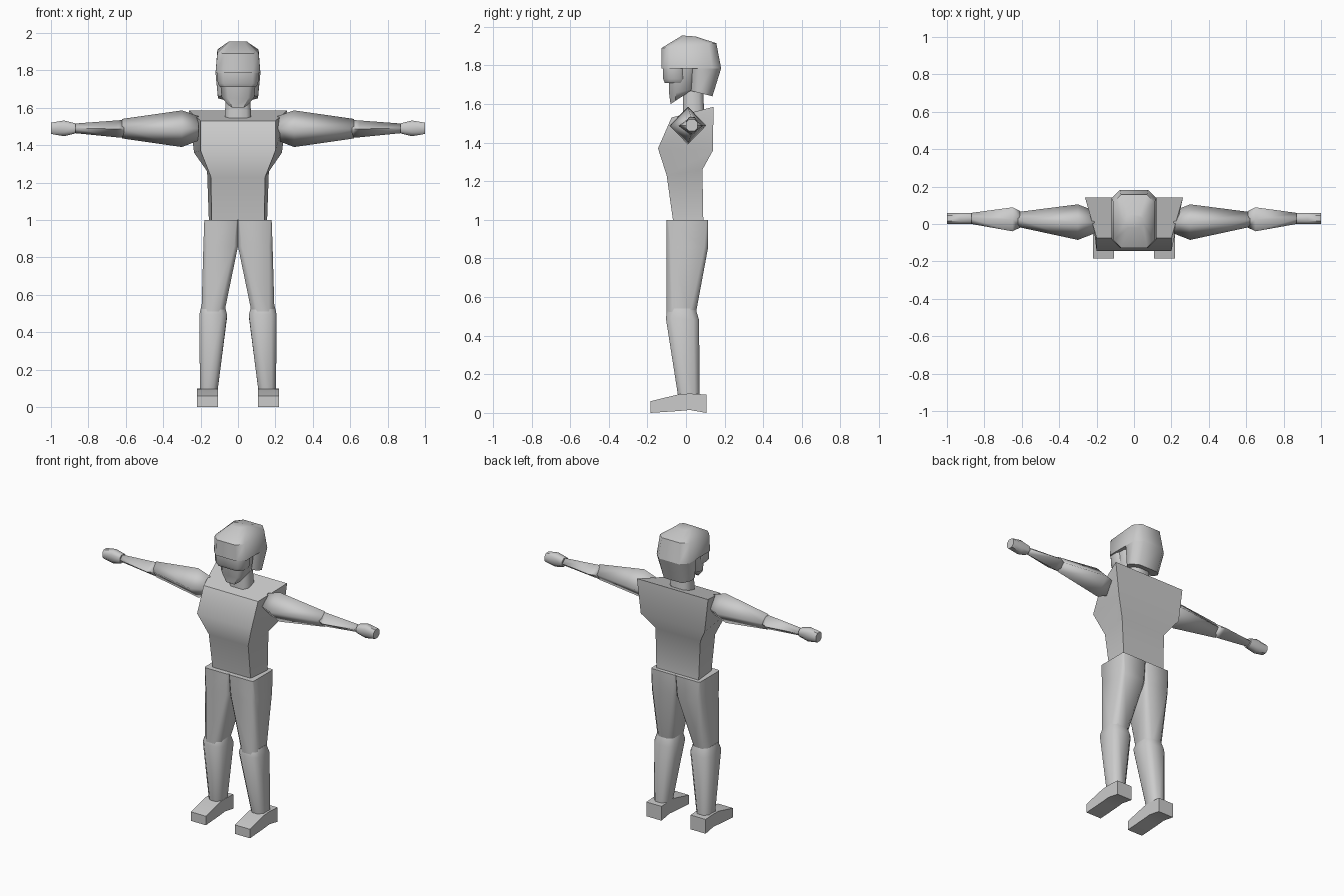
import bpy, math

if "Cube" in bpy.data.objects:
    bpy.data.objects.remove(bpy.data.objects["Cube"])


def loft(name, rings, mirror=False, angle=50):
    """Skin a stack of equal-sized rings, cap the ends, smooth by angle."""
    n = len(rings[0])
    verts = [p for r in rings for p in r]
    faces = [tuple(range(n)), tuple(range(len(verts) - n, len(verts)))]
    for i in range(len(rings) - 1):
        a, b = i * n, (i + 1) * n
        faces += [(a + k, a + (k + 1) % n, b + (k + 1) % n, b + k) for k in range(n)]
    me = bpy.data.meshes.new(name)
    me.from_pydata(verts, [], faces)
    ob = bpy.data.objects.new(name, me)
    bpy.context.collection.objects.link(ob)
    bpy.context.view_layer.objects.active = ob
    ob.select_set(True)
    bpy.ops.object.mode_set(mode='EDIT')
    bpy.ops.mesh.select_all(action='SELECT')
    bpy.ops.mesh.normals_make_consistent(inside=False)
    bpy.ops.object.mode_set(mode='OBJECT')
    bpy.ops.object.shade_smooth_by_angle(angle=math.radians(angle))
    ob.select_set(False)
    if mirror:
        ob.modifiers.new("Mirror", 'MIRROR').use_mirror_merge = False
    return ob


def ring(z0, z1, y0, y1, x0, x1, c=0.0):
    """Level or tilted box section: z0 at the front y0, z1 at the back y1, corners cut by c."""
    if c:
        pts = [(x0 + c, y0), (x1 - c, y0), (x1, y0 + c), (x1, y1 - c),
               (x1 - c, y1), (x0 + c, y1), (x0, y1 - c), (x0, y0 + c)]
    else:
        pts = [(x0, y0), (x1, y0), (x1, y1), (x0, y1)]
    return [(x, y, z0 + (z1 - z0) * (y - y0) / (y1 - y0)) for x, y in pts]


def sym(z0, z1, y0, y1, h, c=0.0):
    return ring(z0, z1, y0, y1, -h, h, c)


def trapezoid(z0, z1, y0, y1, front, back):
    return [(-front, y0, z0), (front, y0, z0), (back, y1, z1), (-back, y1, z1)]


def diamond(x, y, z, ry, rz):
    return [(x, y - ry, z), (x, y, z + rz), (x, y + ry, z), (x, y, z - rz)]


def hand_ring(x, h):
    return [(x, 0.03 + a * 0.03, 1.49 + b * h) for a, b in
            ((-1, -.5), (-.5, -1), (.5, -1), (1, -.5), (1, .5), (.5, 1), (-.5, 1), (-1, .5))]


# Torso: wide shoulders at the back, narrower chest at the front
loft("torso", [
    trapezoid(0.98, 0.98, -0.065, 0.09, 0.14, 0.155),
    trapezoid(1.23, 1.26, -0.10, 0.085, 0.145, 0.165),
    trapezoid(1.37, 1.36, -0.145, 0.14, 0.20, 0.235),
    trapezoid(1.53, 1.585, -0.075, 0.142, 0.20, 0.262),
])

# Neck
loft("neck", [
    sym(1.54, 1.54, -0.015, 0.095, 0.07, 0.025),
    sym(1.60, 1.60, -0.015, 0.092, 0.068, 0.025),
    sym(1.70, 1.70, -0.015, 0.09, 0.06, 0.025),
])

# Face with a pointed chin
loft("face", [
    sym(1.60, 1.665, -0.08, 0.02, 0.055, 0.025),
    sym(1.65, 1.68, -0.087, 0.05, 0.088, 0.035),
    sym(1.80, 1.80, -0.087, 0.06, 0.10, 0.035),
])

# Goggles
loft("goggles", [
    sym(1.71, 1.71, -0.11, 0.0, 0.095, 0.03),
    sym(1.73, 1.73, -0.118, 0.0, 0.108, 0.03),
    sym(1.79, 1.79, -0.118, 0.0, 0.11, 0.03),
])

# Helmet: dome plus the lower shell around ears and nape
loft("helmet_dome", [
    sym(1.785, 1.785, -0.127, 0.182, 0.12, 0.045),
    sym(1.89, 1.915, -0.127, 0.157, 0.11, 0.04),
    sym(1.955, 1.95, -0.02, 0.05, 0.05, 0.02),
])
loft("helmet_back", [
    sym(1.67, 1.64, 0.02, 0.137, 0.107, 0.04),
    sym(1.785, 1.785, 0.02, 0.182, 0.12, 0.045),
])

# Arms: diamond sections running out along x
loft("upper_arm", [
    diamond(0.21, 0.01, 1.49, 0.06, 0.065),
    diamond(0.30, 0.01, 1.488, 0.095, 0.098),
    diamond(0.62, 0.024, 1.488, 0.04, 0.052),
], mirror=True, angle=95)
loft("forearm", [
    diamond(0.61, 0.025, 1.487, 0.045, 0.048),
    diamond(0.65, 0.025, 1.487, 0.064, 0.045),
    diamond(0.88, 0.03, 1.49, 0.028, 0.025),
], mirror=True, angle=95)
loft("hand", [hand_ring(0.87, 0.027), hand_ring(0.93, 0.042), hand_ring(1.0, 0.03)],
     mirror=True)

# Legs: thighs meet at the hips, shins sit slightly wider at the knee
loft("thigh", [
    ring(1.0, 1.0, -0.10, 0.115, 0.0, 0.18, 0.008),
    ring(0.86, 0.86, -0.10, 0.115, 0.0, 0.185, 0.02),
    ring(0.51, 0.51, -0.10, 0.05, 0.072, 0.195, 0.03),
], mirror=True)
loft("shin", [
    ring(0.54, 0.54, -0.09, 0.05, 0.07, 0.196, 0.03),
    ring(0.495, 0.48, -0.105, 0.068, 0.058, 0.207, 0.03),
    ring(0.08, 0.08, -0.04, 0.07, 0.11, 0.203, 0.025),
], mirror=True)

# Feet: flat sole, sloping toe, arranged as sections along y
foot = [(-0.185, 0.0, 0.06), (-0.035, 0.01, 0.097), (0.02, 0.015, 0.10), (0.105, 0.0, 0.095)]
loft("foot", [[(0.107, y, a), (0.218, y, a), (0.218, y, b), (0.107, y, b)]
              for y, a, b in foot], mirror=True)
